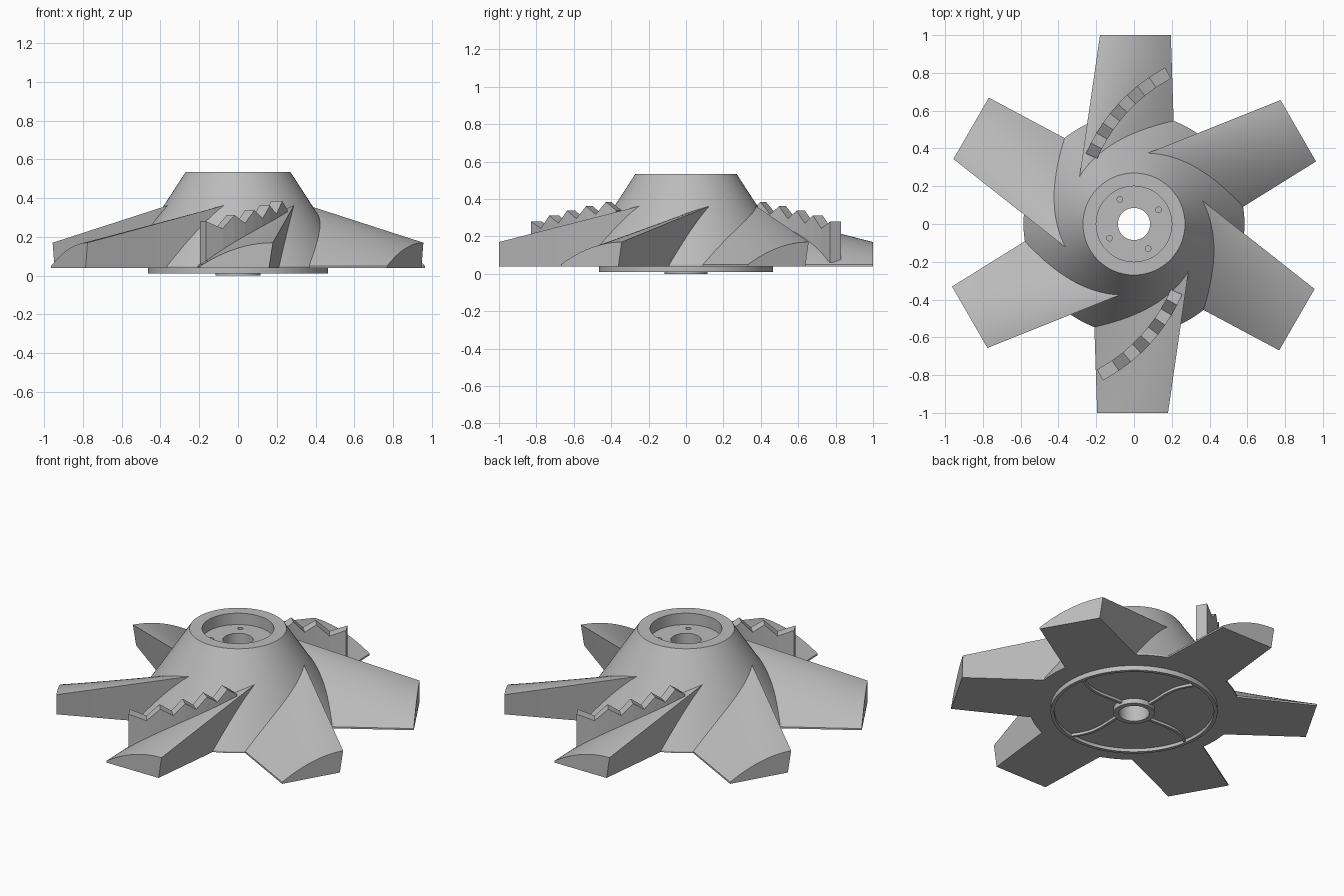
import bpy, bmesh
from math import pi, sin, cos, radians
from mathutils import Matrix, Vector

cube = bpy.data.objects.get("Cube")
if cube:
    bpy.data.objects.remove(cube, do_unlink=True)

# Single grey material
grey = bpy.data.materials.new("plain grey")
grey.use_nodes = True
COLOUR = (0.5, 0.5, 0.5, 1)
grey.diffuse_color = COLOUR
grey.node_tree.nodes["Principled BSDF"].inputs["Base Color"].default_value = COLOUR


def finish(name, bm, angle=0.0, smooth=True):
    """Turn a bmesh into a shaded, coloured object rotated about z."""
    bmesh.ops.remove_doubles(bm, verts=bm.verts, dist=1e-5)
    bmesh.ops.recalc_face_normals(bm, faces=bm.faces)
    mesh = bpy.data.meshes.new(name)
    bm.to_mesh(mesh)
    bm.free()
    mesh.transform(Matrix.Rotation(angle, 4, 'Z'))
    mesh.materials.append(grey)
    obj = bpy.data.objects.new(name, mesh)
    bpy.context.collection.objects.link(obj)
    if smooth:
        bpy.ops.object.select_all(action='DESELECT')
        obj.select_set(True)
        bpy.context.view_layer.objects.active = obj
        bpy.ops.object.shade_smooth_by_angle(angle=radians(25))
    return obj


def loft(sections):
    """Closed solid through a list of matching point loops."""
    bm = bmesh.new()
    rings = [[bm.verts.new(p) for p in s] for s in sections]
    n = len(rings[0])
    for a, b in zip(rings, rings[1:]):
        for i in range(n):
            j = (i + 1) % n
            bm.faces.new((a[i], a[j], b[j], b[i]))
    bm.faces.new(rings[0])
    bm.faces.new(rings[-1])
    return bm


def lathe(name, profile, steps=96):
    """Closed (radius, height) profile spun about z."""
    bm = bmesh.new()
    verts = [bm.verts.new((r, 0, z)) for r, z in profile]
    edges = [bm.edges.new((verts[i - 1], verts[i])) for i in range(len(verts))]
    bmesh.ops.spin(bm, geom=verts + edges, cent=(0, 0, 0), axis=(0, 0, 1),
                   angle=2 * pi, steps=steps)
    return finish(name, bm)


def lerp(a, b, t):
    return a + (b - a) * t


# Conical hub with a recessed top and a central bore
hub = lathe("hub", [(0.085, 0.03), (0.085, 0.465), (0.2, 0.465), (0.2, 0.535),
                    (0.27, 0.535), (0.585, 0.05), (0.585, 0.04),
                    (0.45, 0.04), (0.45, 0.03)])

# Four bolt holes in the recess floor
for k in range(4):
    bm = bmesh.new()
    a = radians(30 + 90 * k)
    bmesh.ops.create_cone(bm, cap_ends=True, segments=16, radius1=0.015,
                          radius2=0.015, depth=0.1,
                          matrix=Matrix.Translation((0.15 * cos(a), 0.15 * sin(a), 0.46)))
    cutter = finish("bolt_hole_cutter", bm, smooth=False)
    cutter.hide_render = True
    cutter.hide_set(True)
    cut = hub.modifiers.new("bolt_hole", 'BOOLEAN')
    cut.object = cutter
    cut.operation = 'DIFFERENCE'

# Underside rim and centre boss
lathe("bottom_rim", [(0.445, 0.035), (0.445, 0.01), (0.465, 0.01), (0.465, 0.042)])
lathe("centre_boss", [(0.085, 0.035), (0.085, 0.0), (0.115, 0.0), (0.115, 0.035)])

# Curved ribs under the hub
for k in range(4):
    sections = []
    for i in range(13):
        t = i / 12
        r = lerp(0.11, 0.45, t)
        a = radians(101 - 7 * sin(pi * t))
        mid = Vector((r * cos(a), r * sin(a), 0))
        side = Vector((-sin(a), cos(a), 0)) * 0.008
        low, high = Vector((0, 0, 0.014)), Vector((0, 0, 0.035))
        sections.append([mid - side + low, mid + side + low,
                         mid + side + high, mid - side + high])
    finish("bottom_rib", loft(sections), k * pi / 2)


# Blades: arched top that drops to a thin edge on one side
def blade_section(s, steps=16):
    y = lerp(-1, -0.24, s)
    left, right = lerp(-0.195, -0.22, s), lerp(0.18, 0.29, s)
    crest = lerp(0.17, 0.365, s)
    power = lerp(2, 1.5, s)
    arch = []
    for i in range(steps + 1):
        u = 1 - i / steps
        arch.append((lerp(right, left, u), y, crest - (crest - 0.05) * u ** power))
    return arch + [(lerp(0.16, 0.245, s), y, 0.04), (left, y, 0.04)]


for k in range(6):
    finish("blade", loft([blade_section(i / 8) for i in range(9)]), k * pi / 3)

# Saw-toothed curved ridge on two opposite blades
start, end = Vector((-0.18, -0.8, 0)), Vector((0.225, -0.36, 0))
bulge = Vector((0.74, -0.68, 0)) * 0.05
for k in range(2):
    sections = []
    for i in range(10):
        t = (i / 9) ** 0.85
        mid = start.lerp(end, t) + bulge * 4 * t * (1 - t)
        along = (end - start + bulge * 4 * (1 - 2 * t)).normalized()
        side = Vector((along.y, -along.x, 0)) * 0.033
        top = lerp(0.28, 0.395, t) - (0.055 if i % 2 else 0)
        low, high = Vector((0, 0, 0.06)), Vector((0, 0, top))
        sections.append([mid - side + low, mid + side + low,
                         mid + side + high, mid - side + high])
    finish("toothed_ridge", loft(sections), k * pi, smooth=False)
